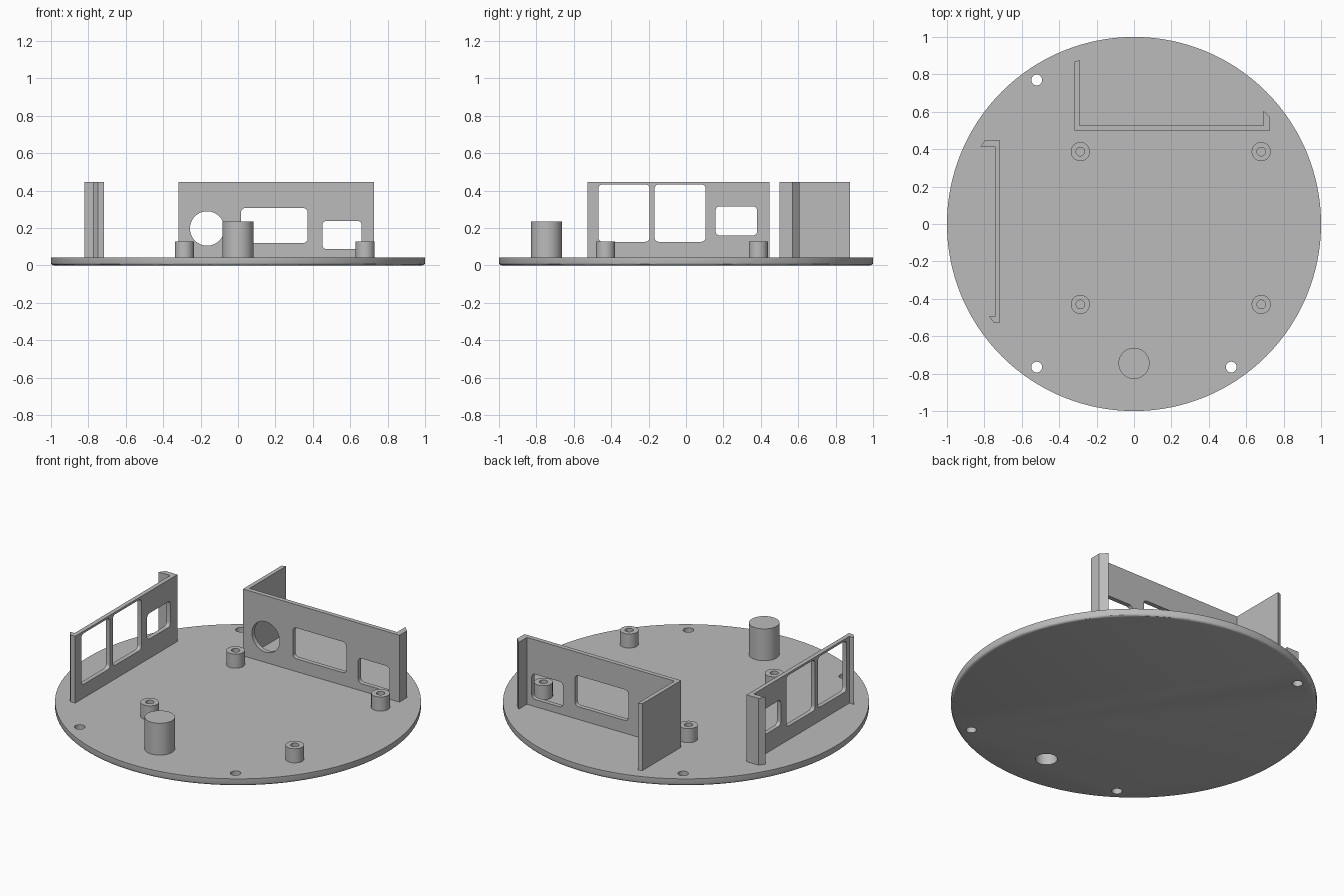
import bpy, bmesh, math
from mathutils import Vector

cube = bpy.data.objects.get("Cube")
if cube:
    bpy.data.objects.remove(cube, do_unlink=True)

grey = bpy.data.materials.new("plain grey")
grey.use_nodes = True
grey.diffuse_color = (0.5, 0.5, 0.5, 1)
grey.node_tree.nodes["Principled BSDF"].inputs["Base Color"].default_value = (0.5, 0.5, 0.5, 1)

PLATE_TOP = 0.043
WALL_TOP = 0.446


def prism(name, outline, axis, low, high):
    """Extrude a 2D outline along an axis; outline coordinates fill the other two axes in order."""
    bm = bmesh.new()

    def place(p, depth):
        co = list(p)
        co.insert("xyz".index(axis), depth)
        return bm.verts.new(co)

    face = bm.faces.new([place(p, low) for p in outline])
    move = Vector([high - low if a == axis else 0 for a in "xyz"])
    result = bmesh.ops.extrude_face_region(bm, geom=[face])
    bmesh.ops.translate(bm, vec=move, verts=[v for v in result["geom"] if isinstance(v, bmesh.types.BMVert)])
    bmesh.ops.recalc_face_normals(bm, faces=bm.faces)
    mesh = bpy.data.meshes.new(name)
    bm.to_mesh(mesh)
    bm.free()
    mesh.materials.append(grey)
    ob = bpy.data.objects.new(name, mesh)
    bpy.context.collection.objects.link(ob)
    return ob


def circle(cx, cy, r, n=40):
    return [(cx + r * math.cos(math.tau * i / n), cy + r * math.sin(math.tau * i / n)) for i in range(n)]


def rounded_rect(x0, x1, y0, y1, r=0.022, steps=5):
    pts = []
    corners = [(x1 - r, y1 - r), (x0 + r, y1 - r), (x0 + r, y0 + r), (x1 - r, y0 + r)]
    for quarter, (cx, cy) in enumerate(corners):
        for i in range(steps + 1):
            a = math.pi / 2 * (quarter + i / steps)
            pts.append((cx + r * math.cos(a), cy + r * math.sin(a)))
    return pts


def activate(ob):
    bpy.ops.object.select_all(action="DESELECT")
    ob.select_set(True)
    bpy.context.view_layer.objects.active = ob


def cut(ob, cutters):
    """Subtract each cutter, then discard it."""
    for cutter in cutters:
        cutter.hide_render = True
        mod = ob.modifiers.new("opening", "BOOLEAN")
        mod.operation, mod.solver, mod.object = "DIFFERENCE", "EXACT", cutter
        activate(ob)
        bpy.ops.object.modifier_apply(modifier=mod.name)
        bpy.data.objects.remove(cutter, do_unlink=True)


def smooth(ob):
    activate(ob)
    bpy.ops.object.shade_smooth_by_angle(angle=math.radians(30))


# Round base plate with a softened lower rim
plate = prism("base_plate", circle(0, 0, 1, 128), "z", 0, PLATE_TOP)
bm = bmesh.new()
bm.from_mesh(plate.data)
rim = [e for e in bm.edges if all(v.co.z < 0.001 for v in e.verts)]
bmesh.ops.bevel(bm, geom=rim, offset=0.014, segments=3, profile=0.5, affect="EDGES")
bm.to_mesh(plate.data)
bm.free()

# Screw holes and the socket opening under the large post
PEG = (0, -0.745)
holes = [prism("hole", circle(x, y, 0.029), "z", -0.1, 0.2)
         for x, y in ((-0.52, 0.77), (-0.52, -0.765), (0.52, -0.765))]
holes.append(prism("hole", circle(*PEG, 0.06), "z", -0.1, 0.2))
cut(plate, holes)
smooth(plate)

# Large post, hollow from below
peg = prism("large_post", circle(*PEG, 0.083, 48), "z", PLATE_TOP, 0.235)
cut(peg, [prism("hole", circle(*PEG, 0.06), "z", -0.1, 0.2)])
smooth(peg)

# Four standoffs with screw bores
for end, y in (("back", 0.387), ("front", -0.43)):
    for side, x in (("right", -0.287), ("left", 0.68)):
        post = prism(f"standoff_{end}_{side}", circle(x, y, 0.051), "z", PLATE_TOP, 0.128)
        cut(post, [prism("hole", circle(x, y, 0.023, 24), "z", PLATE_TOP + 0.003, 0.3)])
        smooth(post)

# Back panel with a long and a short return
back = prism("back_panel", [
    (-0.317, 0.5), (0.727, 0.5), (0.727, 0.57), (0.692, 0.607), (0.692, 0.527),
    (-0.292, 0.527), (-0.292, 0.876), (-0.317, 0.868)], "z", PLATE_TOP, WALL_TOP)
openings = [circle(-0.165, 0.197, 0.092, 48),
            rounded_rect(0.016, 0.372, 0.12, 0.306),
            rounded_rect(0.452, 0.66, 0.086, 0.238)]
cut(back, [prism("opening", o, "y", 0.45, 0.56) for o in openings])
smooth(back)

# Side panel with two short returns
side = prism("side_panel", [
    (-0.717, -0.527), (-0.717, 0.447), (-0.797, 0.447), (-0.82, 0.415), (-0.743, 0.415),
    (-0.743, -0.495), (-0.775, -0.495), (-0.749, -0.527)], "z", PLATE_TOP, WALL_TOP)
openings = [rounded_rect(-0.468, -0.195, 0.126, 0.433),
            rounded_rect(-0.168, 0.104, 0.126, 0.433),
            rounded_rect(0.158, 0.38, 0.16, 0.315)]
cut(side, [prism("opening", o, "x", -0.765, -0.68) for o in openings])
smooth(side)
